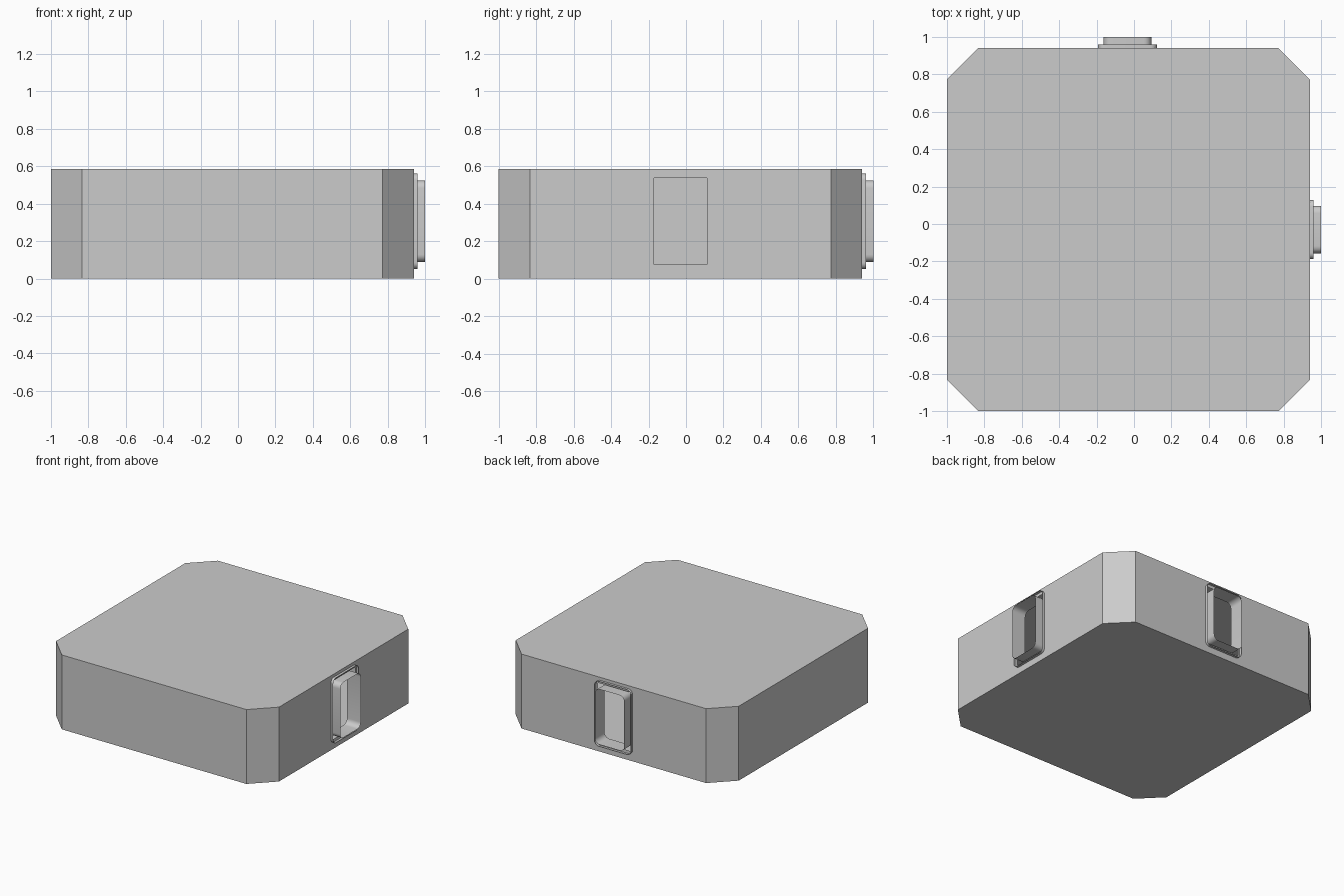
import bpy, bmesh, math
from mathutils import Vector

if "Cube" in bpy.data.objects:
    bpy.data.objects.remove(bpy.data.objects["Cube"])

LO, HI, TOP, CUT = -1.0, 0.94, 0.585, 0.167
MID_Z = 0.306
PORTS = {"right": -0.03, "back": -0.035}   # sideways centre of each port


def place(side, along, out, z):
    """Point on a wall: along the wall, outward, up."""
    return Vector((out, along, z)) if side == "right" else Vector((along, out, z))


def finish(name, bm):
    bmesh.ops.remove_doubles(bm, verts=bm.verts, dist=1e-5)
    bmesh.ops.recalc_face_normals(bm, faces=bm.faces)
    me = bpy.data.meshes.new(name)
    bm.to_mesh(me)
    bm.free()
    ob = bpy.data.objects.new(name, me)
    bpy.context.collection.objects.link(ob)
    return ob


def rounded_rect(w, h, r, steps=6):
    pts = []
    for i, (sx, sy) in enumerate([(1, 1), (-1, 1), (-1, -1), (1, -1)]):
        for k in range(steps + 1):
            a = math.radians(90 * (i + k / steps))
            pts.append((sx * (w / 2 - r) + r * math.cos(a),
                        sy * (h / 2 - r) + r * math.sin(a)))
    return pts


def sleeve(name, side, w, h, r, out0, out1):
    """Thin open rounded tube running through the wall."""
    bm = bmesh.new()
    c = PORTS[side]
    rings = [[bm.verts.new(place(side, c + u, o, MID_Z + v))
              for u, v in rounded_rect(w, h, r)] for o in (out0, out1)]
    n = len(rings[0])
    for i in range(n):
        j = (i + 1) % n
        bm.faces.new((rings[0][i], rings[0][j], rings[1][j], rings[1][i]))
    ob = finish(name, bm)
    for o in bpy.context.selected_objects:
        o.select_set(False)
    ob.select_set(True)
    bpy.context.view_layer.objects.active = ob
    bpy.ops.object.shade_smooth_by_angle(angle=math.radians(35))


# Hollow body: chamfered square shell with a rectangular opening in two walls
a, b = LO + CUT, HI - CUT
outline = [(a, LO), (b, LO), (HI, a), (HI, b), (b, HI), (a, HI), (LO, b), (LO, a)]
bm = bmesh.new()
low = [bm.verts.new((x, y, 0)) for x, y in outline]
top = [bm.verts.new((x, y, TOP)) for x, y in outline]
bm.faces.new(low[::-1])
bm.faces.new(top)
walls = {2: "right", 4: "back"}
for i in range(8):
    j = (i + 1) % 8
    quad = [low[i], low[j], top[j], top[i]]
    if i not in walls:
        bm.faces.new(quad)
        continue
    side = walls[i]
    s = 1 if side == "right" else -1
    c = PORTS[side]
    hole = [bm.verts.new(place(side, c + s * u, HI, MID_Z + v))
            for u, v in [(-.142, -.231), (.142, -.231), (.142, .231), (-.142, .231)]]
    for k in range(4):
        m = (k + 1) % 4
        bm.faces.new((quad[k], quad[m], hole[m], hole[k]))
finish("hollow_body", bm)

# Each port: shallow outer collar and a deeper inner sleeve
for side in PORTS:
    sleeve(side + "_port_collar", side, 0.316, 0.51, 0.035, HI, 0.96)
    sleeve(side + "_port_sleeve", side, 0.255, 0.435, 0.04, 0.88, 1.0)
